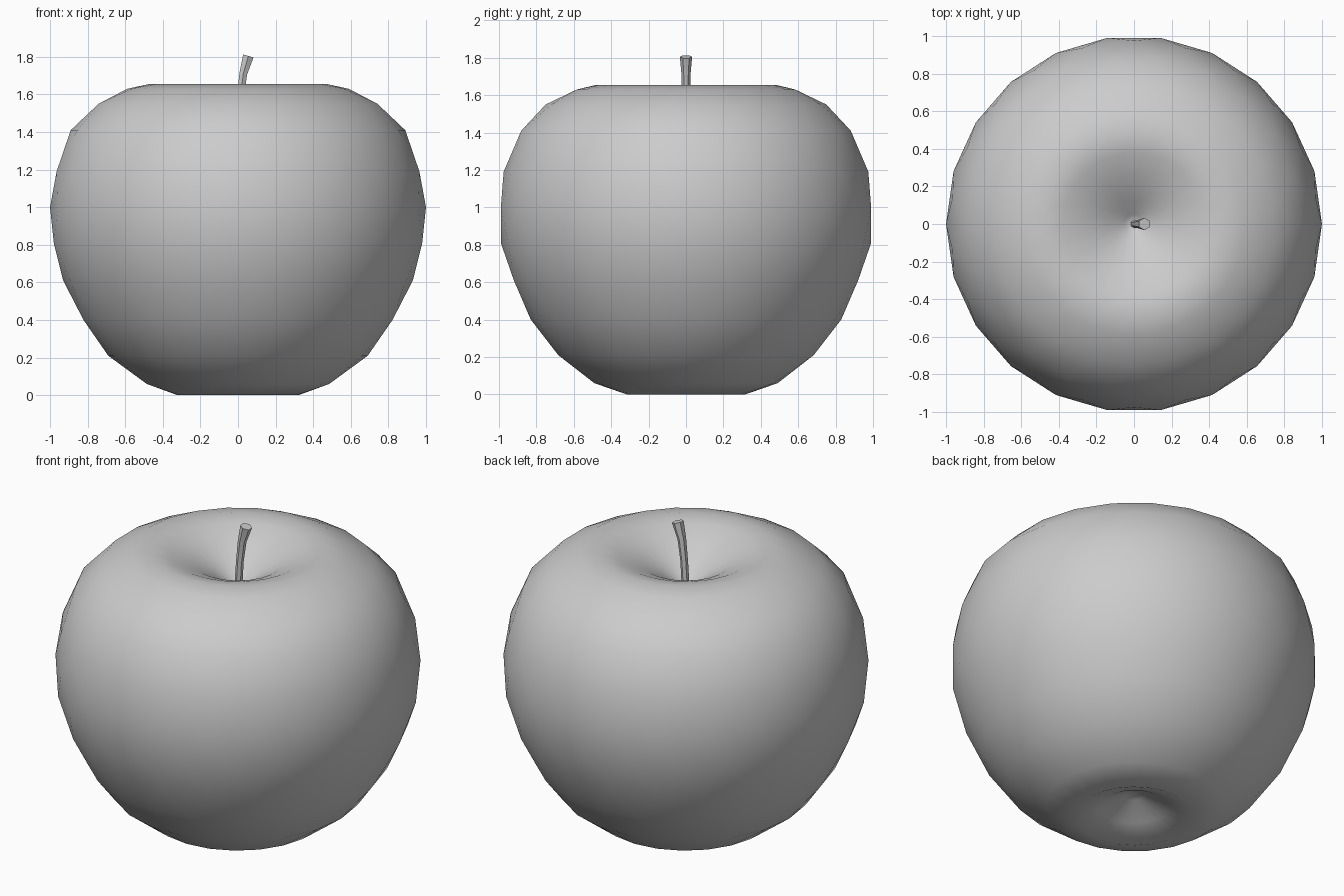
import bpy, bmesh
from math import sin, cos, pi

if "Cube" in bpy.data.objects:
    bpy.data.objects.remove(bpy.data.objects["Cube"])

SIDES = 22

# Apple body: profile (radius, height) from bottom dimple to stem dimple
profile = [(0.05, 0.13), (0.18, 0.06), (0.32, 0.0), (0.49, 0.06), (0.69, 0.21),
           (0.83, 0.40), (0.93, 0.61), (0.99, 0.81), (1.0, 1.0), (0.975, 1.19),
           (0.89, 1.41), (0.75, 1.55), (0.59, 1.63), (0.48, 1.655), (0.38, 1.635),
           (0.25, 1.58), (0.13, 1.51), (0.05, 1.45)]

bm = bmesh.new()
rings = []
for i, (r, z) in enumerate(profile):
    # alternate rings are turned half a step, giving a triangulated skin
    turn = 0.5 * (i % 2)
    rings.append([bm.verts.new((r * cos(2 * pi * (k + turn) / SIDES),
                                r * sin(2 * pi * (k + turn) / SIDES), z))
                  for k in range(SIDES)])
for i in range(len(rings) - 1):
    a, b = rings[i], rings[i + 1]
    for k in range(SIDES):
        n = (k + 1) % SIDES
        if i % 2 == 0:
            bm.faces.new((a[k], a[n], b[k]))
            bm.faces.new((a[n], b[n], b[k]))
        else:
            bm.faces.new((a[k], a[n], b[n]))
            bm.faces.new((a[k], b[n], b[k]))

# Close the two dimples with a centre point
for ring, z in ((rings[0], 0.14), (rings[-1], 1.42)):
    tip = bm.verts.new((0, 0, z))
    for k in range(SIDES):
        bm.faces.new((ring[k], ring[(k + 1) % SIDES], tip))
bmesh.ops.recalc_face_normals(bm, faces=bm.faces)
for f in bm.faces:
    f.smooth = True
mesh = bpy.data.meshes.new("apple_body")
bm.to_mesh(mesh)
bm.free()
body = bpy.data.objects.new("apple_body", mesh)
bpy.context.collection.objects.link(body)

# Stem: six-sided tapered sweep, leaning to +x and wider at the tip
path = [(0.0, 1.38, 0.022), (0.012, 1.58, 0.021), (0.028, 1.71, 0.024), (0.055, 1.805, 0.033)]
curve = bpy.data.curves.new("stem", 'CURVE')
curve.dimensions = '3D'
curve.bevel_depth = 1.0
curve.bevel_resolution = 1
curve.use_fill_caps = True
spline = curve.splines.new('POLY')
spline.points.add(len(path) - 1)
for p, (x, z, r) in zip(spline.points, path):
    p.co = (x, 0, z, 1)
    p.radius = r
stem = bpy.data.objects.new("stem", curve)
bpy.context.collection.objects.link(stem)
bpy.ops.object.select_all(action='DESELECT')
stem.select_set(True)
bpy.context.view_layer.objects.active = stem
bpy.ops.object.convert(target='MESH')
bpy.ops.object.shade_smooth_by_angle(angle=0.7)
